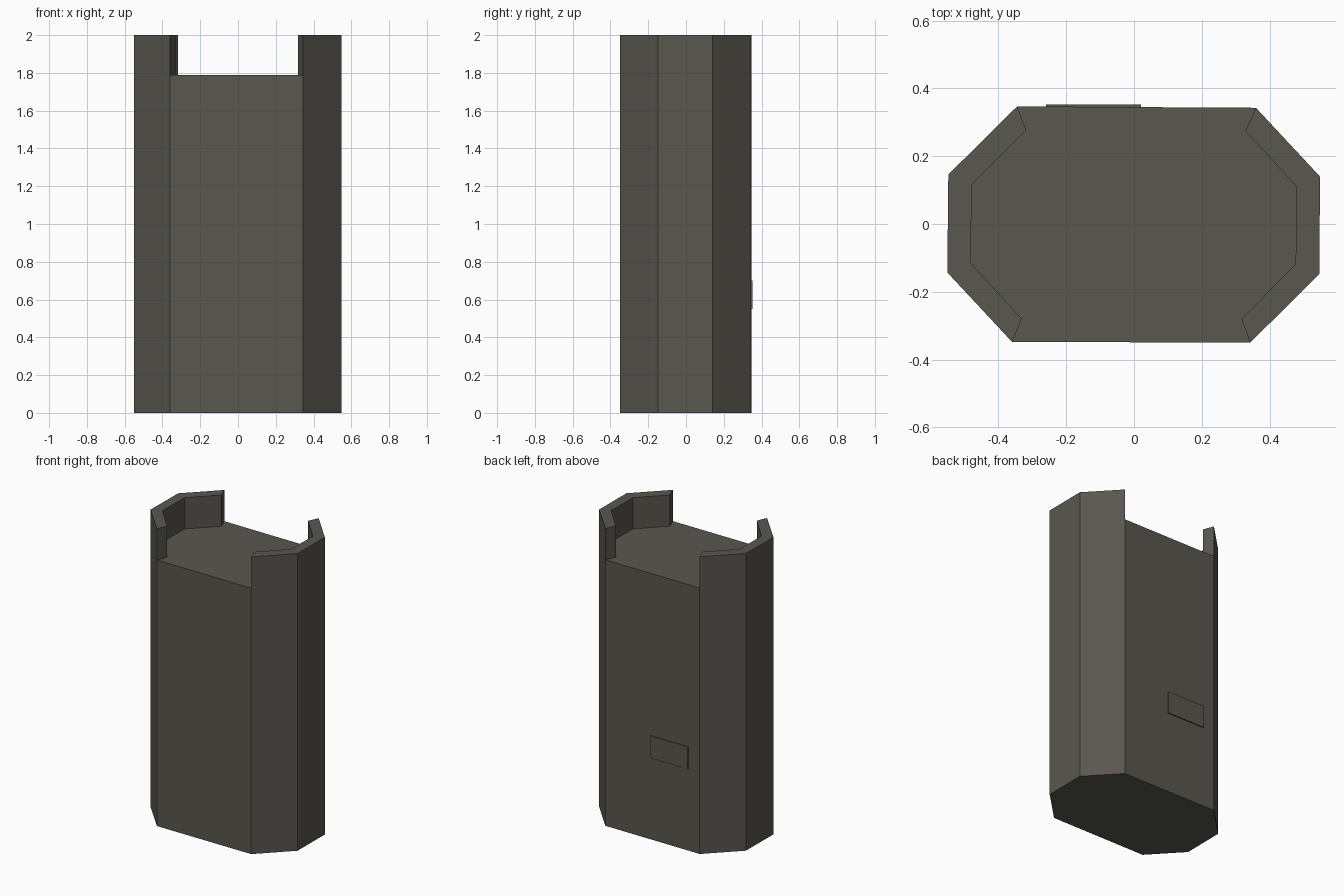
import bpy, bmesh
from mathutils import Vector

if "Cube" in bpy.data.objects:
    bpy.data.objects.remove(bpy.data.objects["Cube"])

FLOOR_Z, TOP_Z = 1.79, 2.0

mat = bpy.data.materials.new("dark olive grey")
mat.diffuse_color = (0.098, 0.095, 0.078, 1)
mat.use_nodes = True
mat.node_tree.nodes["Principled BSDF"].inputs["Base Color"].default_value = mat.diffuse_color


def finish(bm, name):
    bmesh.ops.recalc_face_normals(bm, faces=bm.faces)
    mesh = bpy.data.meshes.new(name)
    bm.to_mesh(mesh)
    bm.free()
    mesh.materials.append(mat)
    obj = bpy.data.objects.new(name, mesh)
    bpy.context.collection.objects.link(obj)
    return obj


def extrude_up(bm, faces, z):
    """Extrude a group of faces vertically and return the new caps."""
    res = bmesh.ops.extrude_face_region(bm, geom=faces)["geom"]
    for v in (g for g in res if isinstance(g, bmesh.types.BMVert)):
        v.co.z = z
    return [g for g in res if isinstance(g, bmesh.types.BMFace)]


# Slightly skewed octagon: the outer and inner line of each end wall
left_out = [(-0.345, 0.347), (-0.548, 0.146), (-0.551, -0.143), (-0.36, -0.348)]
left_in = [(-0.318, 0.277), (-0.479, 0.117), (-0.482, -0.115), (-0.331, -0.28)]
right_out = [(0.343, -0.35), (0.547, -0.148), (0.549, 0.14), (0.36, 0.343)]
right_in = [(0.317, -0.28), (0.477, -0.118), (0.48, 0.11), (0.329, 0.275)]

# Body: solid prism
bm = bmesh.new()
ring = [bm.verts.new((x, y, 0)) for x, y in left_out + right_out]
base = bm.faces.new(ring)
if base.normal.z < 0:
    base.normal_flip()
side = bmesh.ops.extrude_face_region(bm, geom=[base], use_keep_orig=True)["geom"]
top_verts = [g for g in side if isinstance(g, bmesh.types.BMVert)]
for v in top_verts:
    v.co.z = FLOOR_Z
bmesh.ops.delete(bm, geom=[g for g in side if isinstance(g, bmesh.types.BMFace)],
                 context="FACES_ONLY")


# Top: recessed deck between two wall footprints
def top_vert(p):
    return min(top_verts, key=lambda v: (v.co.xy - Vector(p)).length)


lo, ro = [[top_vert(p) for p in pts] for pts in (left_out, right_out)]
li, ri = [[bm.verts.new((x, y, FLOOR_Z)) for x, y in pts]
          for pts in (left_in, right_in)]
bm.faces.new([lo[0]] + li + [lo[3], ro[0]] + ri + [ro[3]])
walls = [bm.faces.new(o + i[::-1]) for o, i in ((lo, li), (ro, ri))]

# End walls rise above the deck
extrude_up(bm, walls, TOP_Z)
bmesh.ops.recalc_face_normals(bm, faces=bm.faces)
bmesh.ops.dissolve_limit(bm, angle_limit=0.002, verts=bm.verts, edges=bm.edges)
finish(bm, "casing")

# Thin label plate on the back
bm = bmesh.new()
bmesh.ops.create_cube(bm, size=1)
for v in bm.verts:
    v.co = Vector((-0.12 + v.co.x * 0.28, 0.3485 + v.co.y * 0.009, 0.625 + v.co.z * 0.15))
finish(bm, "back_plate")
